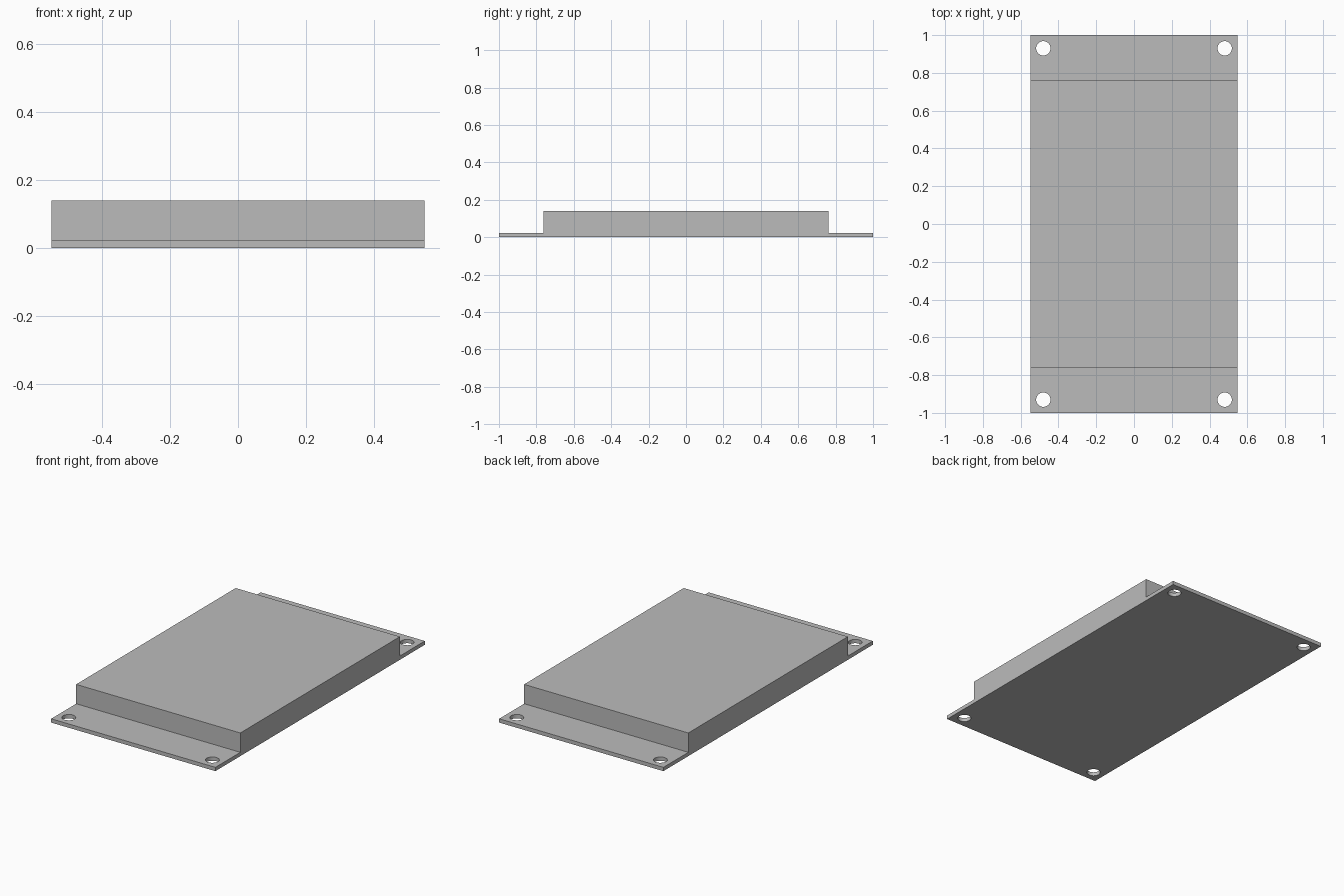
import bpy, bmesh
from mathutils import Matrix

cube = bpy.data.objects.get("Cube")
if cube:
    bpy.data.objects.remove(cube, do_unlink=True)

HALF_WIDTH, HALF_LENGTH, BODY_END = 0.549, 1.0, 0.762
HEIGHT, FLANGE = 0.14, 0.023
HOLE_X, HOLE_Y, HOLE_RADIUS = 0.48, 0.93, 0.038

grey = bpy.data.materials.new("plain grey")
grey.use_nodes = True
colour = (0.5, 0.5, 0.5, 1)
grey.diffuse_color = colour
grey.node_tree.nodes["Principled BSDF"].inputs["Base Color"].default_value = colour


def add_object(name, bm):
    bmesh.ops.recalc_face_normals(bm, faces=bm.faces)
    mesh = bpy.data.meshes.new(name)
    bm.to_mesh(mesh)
    bm.free()
    mesh.materials.append(grey)
    obj = bpy.data.objects.new(name, mesh)
    bpy.context.collection.objects.link(obj)
    return obj


# Raised housing with its end flanges: a stepped profile extruded across the width
half = [(HALF_LENGTH, 0), (HALF_LENGTH, FLANGE), (BODY_END, FLANGE), (BODY_END, HEIGHT)]
profile = half + [(-y, z) for y, z in reversed(half)]
bm = bmesh.new()
side = bm.faces.new([bm.verts.new((-HALF_WIDTH, y, z)) for y, z in profile])
extruded = bmesh.ops.extrude_face_region(bm, geom=[side])["geom"]
bmesh.ops.translate(bm, vec=(2 * HALF_WIDTH, 0, 0),
                    verts=[v for v in extruded if isinstance(v, bmesh.types.BMVert)])
housing = add_object("flanged_housing", bm)

# Mounting holes in the four corners
bm = bmesh.new()
for x in (-HOLE_X, HOLE_X):
    for y in (-HOLE_Y, HOLE_Y):
        bmesh.ops.create_cone(bm, cap_ends=True, segments=48, radius1=HOLE_RADIUS,
                              radius2=HOLE_RADIUS, depth=0.2,
                              matrix=Matrix.Translation((x, y, 0)))
cutter = add_object("hole_cutter", bm)
cutter.hide_render = True

cut = housing.modifiers.new("mounting holes", 'BOOLEAN')
cut.operation = 'DIFFERENCE'
cut.solver = 'EXACT'
cut.object = cutter

bpy.ops.object.select_all(action='DESELECT')
housing.select_set(True)
bpy.context.view_layer.objects.active = housing
bpy.ops.object.modifier_apply(modifier=cut.name)
bpy.data.objects.remove(cutter, do_unlink=True)
bpy.ops.object.shade_smooth_by_angle()
